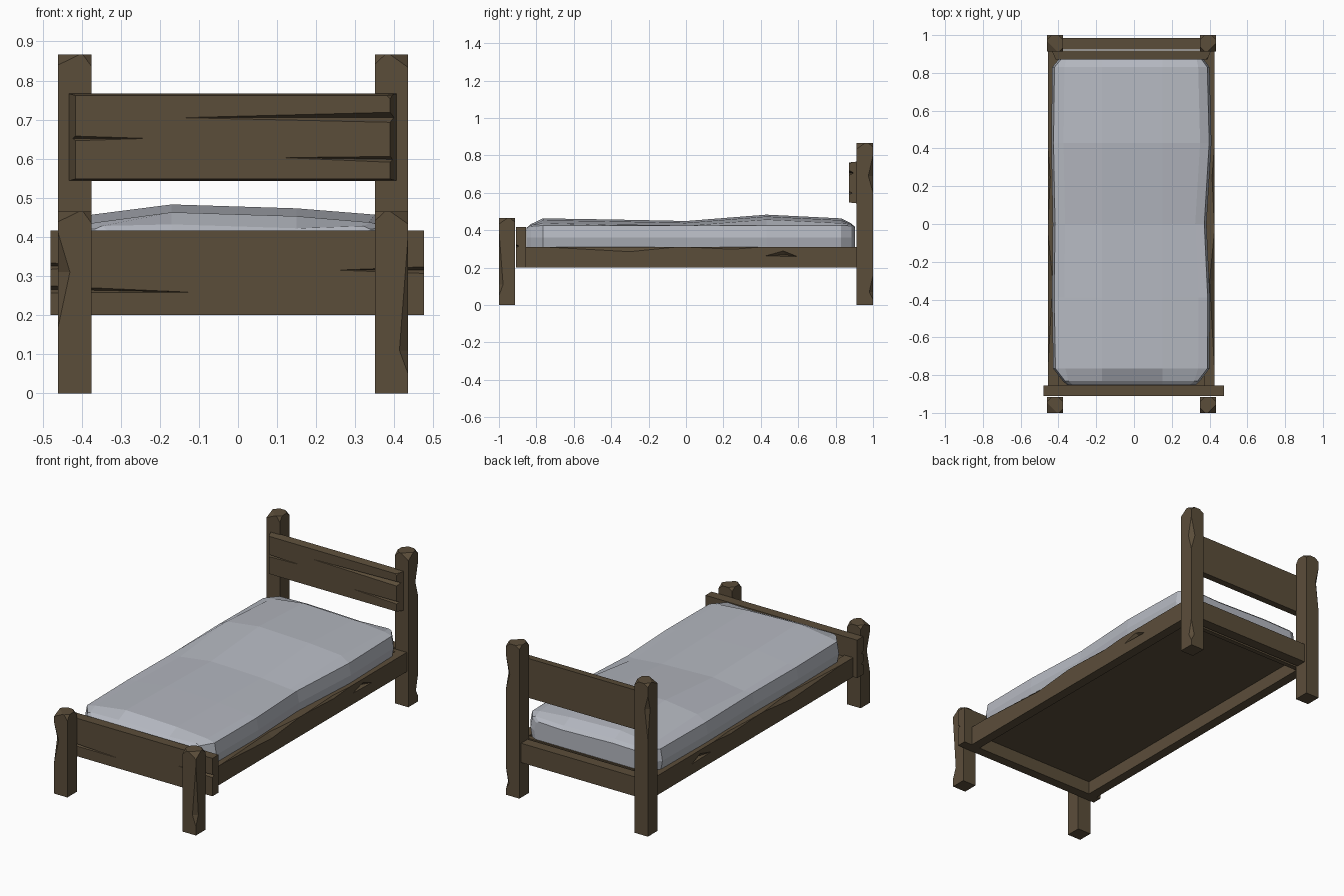
import bpy, bmesh
from mathutils import Vector

if "Cube" in bpy.data.objects:
    bpy.data.objects.remove(bpy.data.objects["Cube"])


def material(name, rgb):
    m = bpy.data.materials.new(name)
    m.diffuse_color = (*rgb, 1)
    m.use_nodes = True
    m.node_tree.nodes["Principled BSDF"].inputs["Base Color"].default_value = m.diffuse_color
    return m


WOOD = material("dark wood", (0.105, 0.075, 0.042))
CLOTH = material("grey cloth", (0.46, 0.48, 0.53))


def add_object(name, bm, mat):
    bmesh.ops.recalc_face_normals(bm, faces=bm.faces)
    me = bpy.data.meshes.new(name)
    bm.to_mesh(me)
    bm.free()
    ob = bpy.data.objects.new(name, me)
    bpy.context.collection.objects.link(ob)
    if mat:
        me.materials.append(mat)
    return ob


def box(name, x, y, z):
    bm = bmesh.new()
    bmesh.ops.create_cube(bm, size=1)
    for v in bm.verts:
        v.co = Vector([a[0] if c < 0 else a[1] for a, c in zip((x, y, z), v.co)])
    return add_object(name, bm, WOOD)


def carve(ob, hulls):
    """Cut convex chips out of a plank, one at a time."""
    for pts in hulls:
        bm = bmesh.new()
        for p in pts:
            bm.verts.new(p)
        bmesh.ops.convex_hull(bm, input=bm.verts)
        cutter = add_object("cutter", bm, WOOD)
        cutter.hide_render = True
        mod = ob.modifiers.new("chip", 'BOOLEAN')
        mod.operation, mod.solver, mod.object = 'DIFFERENCE', 'EXACT', cutter
        bpy.context.view_layer.update()
        dg = bpy.context.evaluated_depsgraph_get()
        me = bpy.data.meshes.new_from_object(ob.evaluated_get(dg))
        ob.modifiers.clear()
        ob.data = me
        bpy.data.objects.remove(cutter)


def post_chip(cx, cy, sx, sy, z0, zm, z1, w):
    return [(cx, cy, z0), (cx, cy, z1), (cx - sx * w, cy, zm), (cx, cy - sy * w, zm),
            (cx + sx * .04, cy + sy * .04, zm)]


def top_chip(cx, cy, sx, sy, z, w, h):
    e = .002
    return [(cx - sx * w, cy + sy * e, z + e), (cx + sx * e, cy - sy * w, z + e),
            (cx + sx * e, cy + sy * e, z - h), (cx + sx * .03, cy + sy * .03, z + .03)]


def crack(x_end, x_tip, z_end, z_tip, h, y, depth=.018):
    """Wedge crack in a front face, widest at x_end, fading out at x_tip."""
    return [(x_tip, y - .001, z_tip), (x_end, y - .01, z_end - h), (x_end, y - .01, z_end + h),
            (x_end, y + depth, z_end)]


def rail_chip(x, s, y0, ym, y1, z, d):
    return [(x, y0, z), (x, y1, z), (x, ym, z - d), (x - s * d, ym, z), (x + s * .03, ym, z + .03)]


# Four corner posts with worn edges
L, R = (-.46, -.375), (.35, .435)
F, B = (-1, -.915), (.912, 1)
front_left = box("front_left_post", L, F, (0, .465))
front_right = box("front_right_post", R, F, (0, .465))
back_left = box("back_left_post", L, B, (0, .866))
back_right = box("back_right_post", R, B, (0, .866))
for ob, xs, ys, top in ((front_left, L, F, .465), (front_right, R, F, .465),
                        (back_left, L, B, .866), (back_right, R, B, .866)):
    big = xs is L
    carve(ob, [top_chip(xs[0], ys[0], -1, -1, top, .06 if big else .03, .028),
               top_chip(xs[1], ys[0], 1, -1, top, .025 if big else .05, .035),
               top_chip(xs[1], ys[1], 1, 1, top, .03, .025),
               top_chip(xs[0], ys[1], -1, 1, top, .03, .02)])
carve(front_left, [post_chip(-.46, -1, -1, -1, .17, .31, .41, .03)])
carve(front_right, [post_chip(.435, -1, 1, -1, .05, .11, .40, .022)])
carve(back_right, [post_chip(.435, 1, 1, 1, .60, .69, .80, .025),
                   post_chip(.435, 1, 1, 1, .03, .07, .16, .02)])
carve(back_left, [post_chip(-.46, 1, -1, 1, .55, .72, .80, .02)])

# Headboard plank with bevelled front edges and cracks
head = box("headboard", (-.435, .408), (.872, .918), (.543, .767))
bm = bmesh.new()
bm.from_mesh(head.data)
for v in bm.verts:
    if v.co.y < .89:
        v.co.x -= .019 if v.co.x > 0 else -.019
        v.co.z -= .005 if v.co.z > .6 else -.005
bm.to_mesh(head.data)
bm.free()
carve(head, [crack(.42, -.165, .706, .705, .019, .872, .025),
             crack(.42, .10, .598, .603, .013, .872),
             crack(-.45, -.22, .652, .652, .011, .872),
             top_chip(.408, .872, 1, -1, .767, .035, .04)])

# Footboard plank with cracks
foot = box("footboard", (-.48, .476), (-.91, -.855), (.2, .416))
carve(foot, [crack(.49, .24, .315, .315, .014, -.91),
             crack(-.49, -.10, .266, .258, .014, -.91),
             crack(-.49, -.36, .325, .327, .014, -.91)])

# Side rails with chipped edges
for name, xs, x, s in (("right_rail", (.37, .425), .425, 1), ("left_rail", (-.455, -.40), -.455, -1)):
    rail = box(name, xs, (-.856, .912), (.2, .31))
    carve(rail, [rail_chip(x, s, -.75, -.3, -.05, .31, .025),
                 rail_chip(x, s, .0, .25, .40, .31, .012),
                 [(x + s * .001, .42, .262), (x + s * .001, .52, .29), (x + s * .001, .6, .258),
                  (x - s * .02, .53, .268), (x + s * .01, .52, .268)]])

# Cross rails at the head end and the bed base
box("rear_cross_rail", (-.38, .36), (.925, .985), (.2, .31))
box("inner_end_rail", (-.40, .37), (.885, .912), (.2, .31))
box("bed_base", (-.41, .38), (-.857, .89), (.275, .302))

# Mattress: low-poly loft along y; each station is (y, end inset, top height, right wobble)
stations = [(-.853, .085, .412, 0), (-.83, .06, .432, 0), (-.765, .01, .463, 0),
            (-.39, .004, .457, -.004), (0, .008, .449, -.018), (.43, 0, .483, 0),
            (.83, .005, .463, -.005), (.885, .05, .435, 0), (.903, .085, .418, 0)]
bm = bmesh.new()
rings = []
for i, (y, inset, top, wob) in enumerate(stations):
    a, b = -.438 + inset, .41 - inset + wob
    end = i in (0, 1, 7, 8)
    drop = .004 if end else .026
    side = min(.425, top - .012)
    sec = [(a + .012, .296), (a, .36), (a + .012, side), (a + (.03 if end else .065), top - drop),
           (-.17, top), (.15, top - .01), (b - (.03 if end else .06), top - drop),
           (b - .012, side), (b, .36), (b - .012, .296)]
    rings.append([bm.verts.new((x, y, z)) for x, z in sec])
for r0, r1 in zip(rings, rings[1:]):
    n = len(r0)
    for j in range(n):
        bm.faces.new((r0[j], r0[(j + 1) % n], r1[(j + 1) % n], r1[j]))
bm.faces.new(rings[0])
bm.faces.new(rings[-1])
add_object("mattress", bm, CLOTH)
